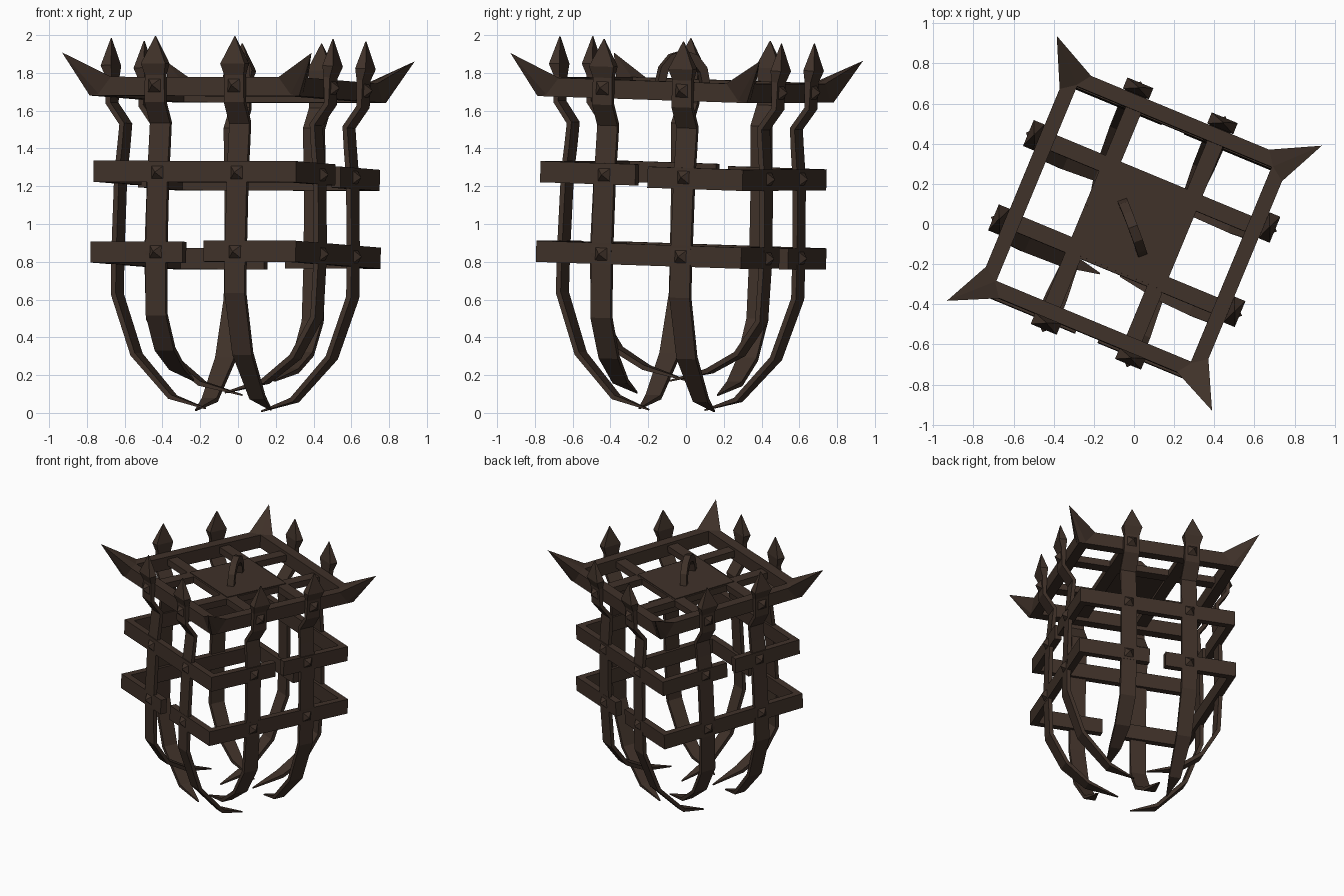
import bpy, bmesh, math
from mathutils import Matrix, Vector

if "Cube" in bpy.data.objects:
    bpy.data.objects.remove(bpy.data.objects["Cube"])

iron = bpy.data.materials.new("dark_rusted_iron")
iron.diffuse_color = (0.05, 0.031, 0.022, 1)
iron.use_nodes = True
iron.node_tree.nodes["Principled BSDF"].inputs["Base Color"].default_value = iron.diffuse_color

# The cage is turned about z and leans slightly, pivoting near its top frame
lean = Matrix.Rotation(math.radians(-1.6), 4, 'X') @ Matrix.Rotation(math.radians(0.8), 4, 'Y')
PIVOT = Matrix.Translation((0, 0, 1.75))
PLACE = PIVOT @ lean @ PIVOT.inverted() @ Matrix.Rotation(math.radians(-22.5), 4, 'Z')


def turn(k):
    return Matrix.Rotation(k * math.pi / 2, 4, 'Z')


def make(name, verts, faces, mat=Matrix()):
    bm = bmesh.new()
    vs = [bm.verts.new(PLACE @ mat @ Vector(v)) for v in verts]
    if faces:
        for f in faces:
            bm.faces.new([vs[i] for i in f])
    else:
        bmesh.ops.convex_hull(bm, input=vs)
    bmesh.ops.recalc_face_normals(bm, faces=bm.faces)
    me = bpy.data.meshes.new(name)
    bm.to_mesh(me)
    bm.free()
    me.materials.append(iron)
    ob = bpy.data.objects.new(name, me)
    bpy.context.collection.objects.link(ob)
    return ob


def prism(name, poly, z0, z1, mat=Matrix()):
    n = len(poly)
    verts = [(x, y, z0) for x, y in poly] + [(x, y, z1) for x, y in poly]
    faces = [tuple(range(n))[::-1], tuple(range(n, 2 * n))]
    faces += [(i, (i + 1) % n, n + (i + 1) % n, n + i) for i in range(n)]
    return make(name, verts, faces, mat)


def rect(x0, x1, y0, y1):
    return [(x0, y0), (x1, y0), (x1, y1), (x0, y1)]


def loft(name, sections, mat=Matrix(), closed_ends=True):
    """Skin a list of four-point sections."""
    verts = [p for s in sections for p in s]
    faces = [(4 * i + j, 4 * i + (j + 1) % 4, 4 * i + 4 + (j + 1) % 4, 4 * i + 4 + j)
             for i in range(len(sections) - 1) for j in range(4)]
    e = 4 * (len(sections) - 1)
    faces += [(3, 2, 1, 0), (e, e + 1, e + 2, e + 3)]
    return make(name, verts, faces, mat)


def bar(name, x, path, mat):
    """Flat bar swept along (distance out, height, width, thickness)."""
    secs = []
    for i, (d, z, w, t) in enumerate(path):
        a, b = path[max(i - 1, 0)], path[min(i + 1, len(path) - 1)]
        tan = Vector((b[0] - a[0], b[1] - a[1])).normalized()
        nd, nz = tan.y * t / 2, -tan.x * t / 2
        secs.append([(x - w / 2, -d - nd, z + nz), (x + w / 2, -d - nd, z + nz),
                     (x + w / 2, -d + nd, z - nz), (x - w / 2, -d + nd, z - nz)])
    return loft(name, secs, mat)


def stud(name, x, d, z, mat):
    s = 0.043
    base = [(x + a * s, -d + 0.01, z + b * s) for a, b in ((-1, -1), (1, -1), (1, 1), (-1, 1))]
    make(name, base + [(x, -d - 0.035, z)], None, mat)


# Upper part shared by all bars: spear head, clasp on the frame, inward kink
W, T = 0.115, 0.028
UPPER = [(0.63, 1.975, 0.004, 0.004), (0.63, 1.83, 0.14, 0.06), (0.62, 1.77, 0.11, 0.035),
         (0.62, 1.63, W, T), (0.54, 1.52, W, T), (0.55, 1.40, W, T), (0.565, 1.25, W, T),
         (0.575, 0.84, W, T)]

for k in range(4):
    m = turn(k)
    # Long hooked bar and shorter hooked bar on every side
    low = UPPER + [(0.575, 0.62, W, T), (0.46, 0.30, 0.11, T), (0.25, 0.075, 0.085, 0.026),
                   (0.06, 0.015, 0.008, 0.008)]
    lift = 0.0 if k % 2 else 0.07
    short = UPPER + [(0.56, 0.50, W, T), (0.44, 0.29 + lift * 0.5, 0.11, T),
                     (0.27, 0.16 + lift, 0.085, 0.026), (0.04, 0.10 + lift, 0.008, 0.008)]
    bar(f"long_bar_{k}", 0.24, low, m)
    bar(f"short_bar_{k}", -0.215, short, m)
    # Pyramid studs where bars cross frame and bands
    for x in (0.24, -0.215):
        stud(f"frame_stud_{k}", x, 0.637, 1.715, m)
        stud(f"middle_band_stud_{k}", x, 0.58, 1.255, m)
        stud(f"lower_band_stud_{k}", x, 0.588, 0.835, m)
    # Mitred side of the top frame
    H, I = 0.60, 0.525
    prism(f"top_frame_side_{k}", [(-H, -H), (H, -H), (I, -I), (-I, -I)], 1.66, 1.76, m)
    # Corner spike
    c = 0.715
    make(f"corner_spike_{k}", [(c, c, 1.885), (H, H, 1.66), (H, H - 0.12, 1.76),
                               (H - 0.12, H, 1.76), (H - 0.07, H - 0.07, 1.76),
                               (H, H - 0.05, 1.67), (H - 0.05, H, 1.67)], None, m)

# Lattice and centre plate of the lid
for s in (-1, 1):
    prism("lid_bar_lengthwise", rect(s * 0.22 - 0.042, s * 0.22 + 0.042, -0.55, 0.55), 1.69, 1.74)
    prism("lid_bar_crosswise", rect(-0.55, 0.55, s * 0.22 - 0.042, s * 0.22 + 0.042), 1.691, 1.741)
prism("lid_plate", rect(-0.25, 0.25, -0.25, 0.25), 1.715, 1.746)

# Hanging loop on the plate
secs = []
for i in range(7):
    a = math.pi * i / 6
    secs.append([(r * math.cos(a), w, 1.74 + 1.2 * r * math.sin(a))
                 for r, w in ((0.15, -0.024), (0.15, 0.024), (0.105, 0.024), (0.105, -0.024))])
loft("hanging_loop", secs, Matrix.Translation((0, -0.02, 0)) @ Matrix.Rotation(math.radians(-47), 4, 'Z'))


# Bands, each split into two C-shaped halves with gaps on opposite sides
def half_band(name, h, g, z, mat):
    i = h - 0.05
    poly = [(-h, -g), (-h, -h), (h, -h), (h, -g), (i, -g), (i, -i), (-i, -i), (-i, -g)]
    prism(name, poly, z - 0.056, z + 0.056, mat)


half_band("middle_band_front", 0.58, 0.035, 1.26, turn(0))
half_band("middle_band_back", 0.58, 0.035, 1.25, turn(2))
half_band("lower_band_right", 0.588, 0.06, 0.838, turn(1))
half_band("lower_band_left", 0.588, 0.06, 0.832, turn(3))
